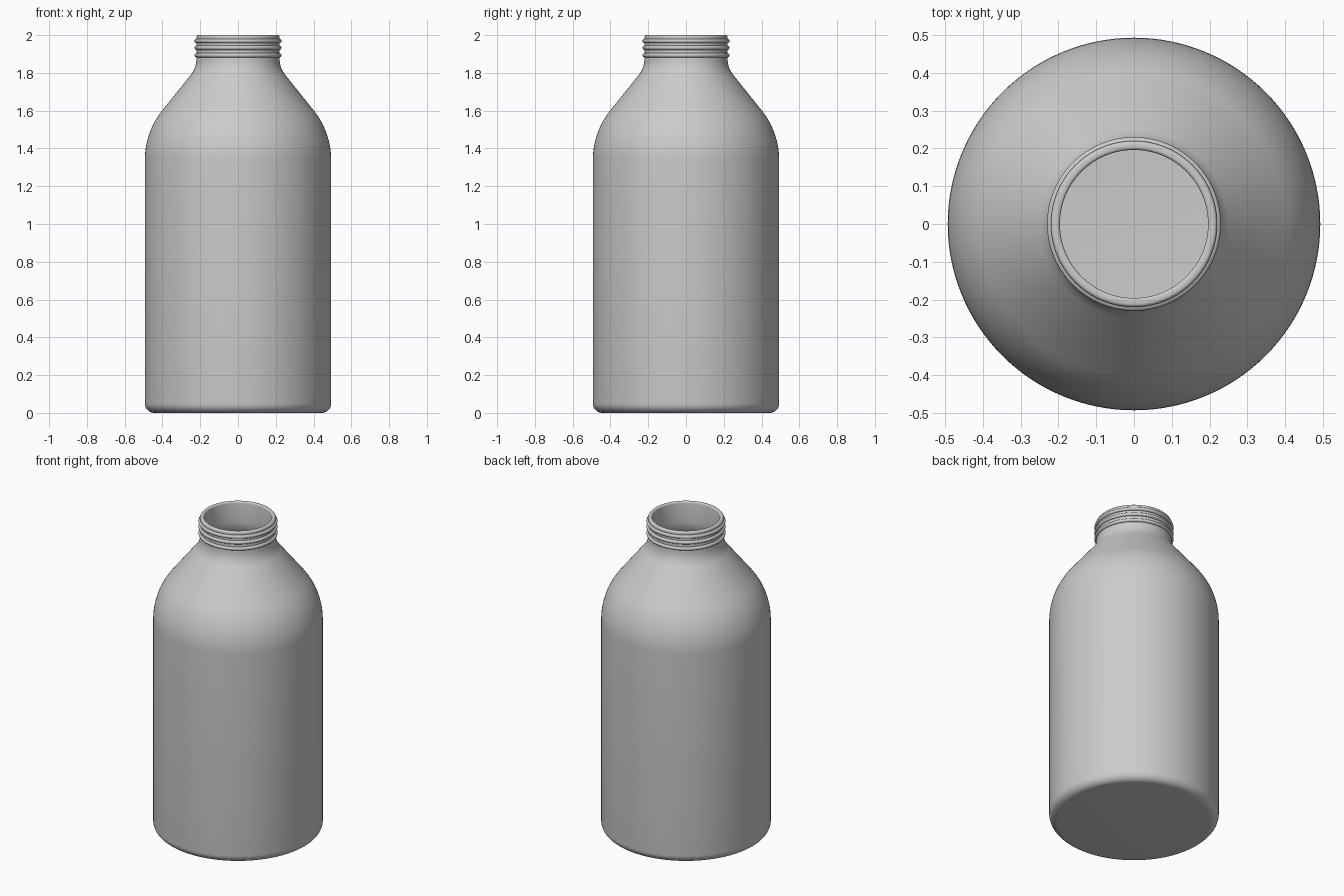
import bpy, bmesh, math

if "Cube" in bpy.data.objects:
    bpy.data.objects.remove(bpy.data.objects["Cube"])

SEGS = 128
WALL = 0.024


def arc(cr, cz, rad, a0, a1, n):
    """Points on an arc in the (radius, z) plane, angles in degrees."""
    out = []
    for i in range(n + 1):
        a = math.radians(a0 + (a1 - a0) * i / n)
        out.append((cr + rad * math.cos(a), cz + rad * math.sin(a)))
    return out


def lathe(name, profile):
    """Spin a (radius, z) profile that starts and ends on the axis."""
    bm = bmesh.new()
    verts = [bm.verts.new((r, 0, z)) for r, z in profile]
    edges = [bm.edges.new(p) for p in zip(verts, verts[1:])]
    bmesh.ops.spin(bm, geom=verts + edges, cent=(0, 0, 0), axis=(0, 0, 1),
                   angle=2 * math.pi, steps=SEGS, use_merge=True)
    bmesh.ops.remove_doubles(bm, verts=bm.verts, dist=1e-5)
    bmesh.ops.recalc_face_normals(bm, faces=bm.faces)
    me = bpy.data.meshes.new(name)
    bm.to_mesh(me)
    bm.free()
    ob = bpy.data.objects.new(name, me)
    bpy.context.collection.objects.link(ob)
    bpy.context.view_layer.objects.active = ob
    ob.select_set(True)
    bpy.ops.object.shade_smooth_by_angle(angle=math.radians(35))
    return ob


def body(t):
    """Bottle wall from base to neck, moved inwards by t."""
    return ([(0, t)]
            + arc(0.443, 0.05, 0.05 - t, -90, 0, 8)      # base edge
            + arc(0.076, 1.34, 0.417 - t, 0, 39, 14)     # shoulder
            + arc(0.355, 1.875, 0.135 + t, 219, 180, 8))  # neck fillet


# Outer wall, thread rings and rounded rim
outer = body(0)
for z in (1.893, 1.933, 1.969):
    outer += arc(0.219, z, 0.011, -90, 90, 8)
rim = arc(0.21, 1.99, 0.01, 0, 90, 5) + arc(0.204, 1.992, 0.008, 90, 180, 4)

# Inner wall back down to the inside floor
inner = body(WALL)[::-1]

lathe("bottle", outer + rim + inner)
